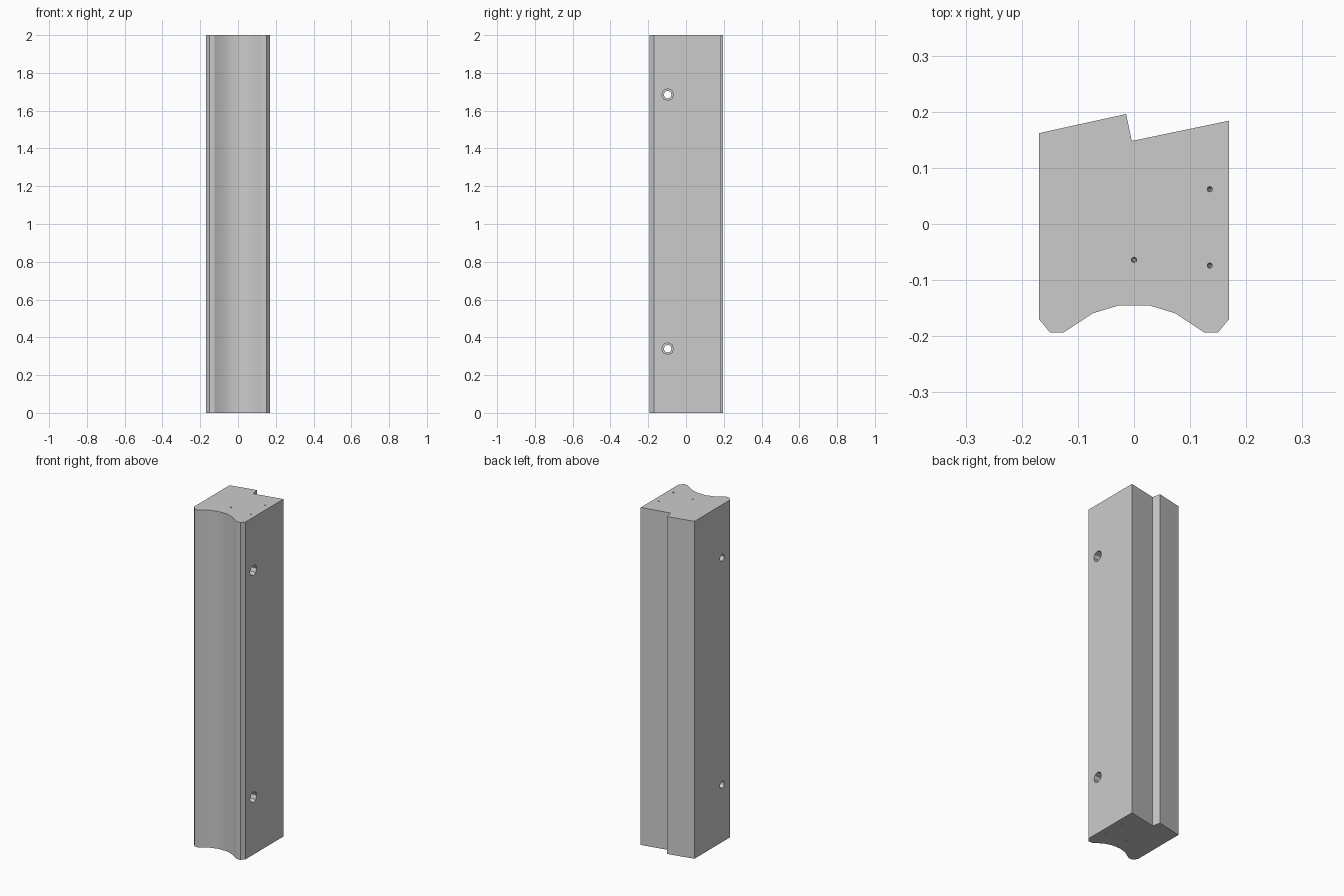
import bpy, bmesh, math
from mathutils import Matrix

default = bpy.data.objects.get("Cube")
if default:
    bpy.data.objects.remove(default, do_unlink=True)

grey = bpy.data.materials.new("plain grey")
grey.use_nodes = True
colour = (0.6, 0.6, 0.6, 1)
grey.diffuse_color = colour
grey.node_tree.nodes["Principled BSDF"].inputs["Base Color"].default_value = colour


def add_object(name, bm):
    bmesh.ops.recalc_face_normals(bm, faces=bm.faces)
    mesh = bpy.data.meshes.new(name)
    bm.to_mesh(mesh)
    bm.free()
    mesh.materials.append(grey)
    obj = bpy.data.objects.new(name, mesh)
    bpy.context.collection.objects.link(obj)
    return obj


def cut_hole(name, sides, r1, r2, depth, matrix):
    """Subtract a tapered or straight hole, then discard its cutter."""
    bm = bmesh.new()
    bmesh.ops.create_cone(bm, cap_ends=True, segments=sides, radius1=r1,
                          radius2=r2, depth=depth, matrix=matrix)
    cutter = add_object(name, bm)
    cutter.hide_render = True
    mod = post.modifiers.new(name, "BOOLEAN")
    mod.operation, mod.solver, mod.object = "DIFFERENCE", "EXACT", cutter
    bpy.ops.object.modifier_apply(modifier=mod.name)
    bpy.data.objects.remove(cutter, do_unlink=True)


# Post: mirrored front cove with chamfered corners, stepped slanting back
front = [(-0.169, -0.17), (-0.15, -0.193), (-0.125, -0.193),
         (-0.073, -0.159), (-0.027, -0.145)]
back = [(0.169, 0.184), (-0.004, 0.148), (-0.014, 0.196), (-0.169, 0.162)]
profile = front + [(-x, y) for x, y in reversed(front)] + back
bm = bmesh.new()
face = bm.faces.new([bm.verts.new((x, y, 0)) for x, y in profile])
extruded = bmesh.ops.extrude_face_region(bm, geom=[face])["geom"]
bmesh.ops.translate(bm, vec=(0, 0, 2),
                    verts=[v for v in extruded if isinstance(v, bmesh.types.BMVert)])
post = add_object("post", bm)
bpy.context.view_layer.objects.active = post
post.select_set(True)

# Cross bolt holes with a counterbore on the left side
across = Matrix.Rotation(math.pi / 2, 4, "Y")
for z in (0.34, 1.685):
    cut_hole("bolt_hole", 12, 0.02, 0.02, 0.5, Matrix.Translation((0, -0.097, z)) @ across)
    cut_hole("counterbore", 8, 0.031, 0.031, 0.2,
             Matrix.Translation((0.169, -0.097, z)) @ across)

# Small pilot holes in both ends
for x, y in ((0, -0.064), (0.135, -0.074), (0.135, 0.062)):
    for z, r1, r2 in ((0, 0.008, 0.002), (2, 0.002, 0.008)):
        cut_hole("pilot_hole", 6, r1, r2, 0.12, Matrix.Translation((x, y, z)))

bpy.ops.object.shade_smooth_by_angle(angle=math.radians(30))
